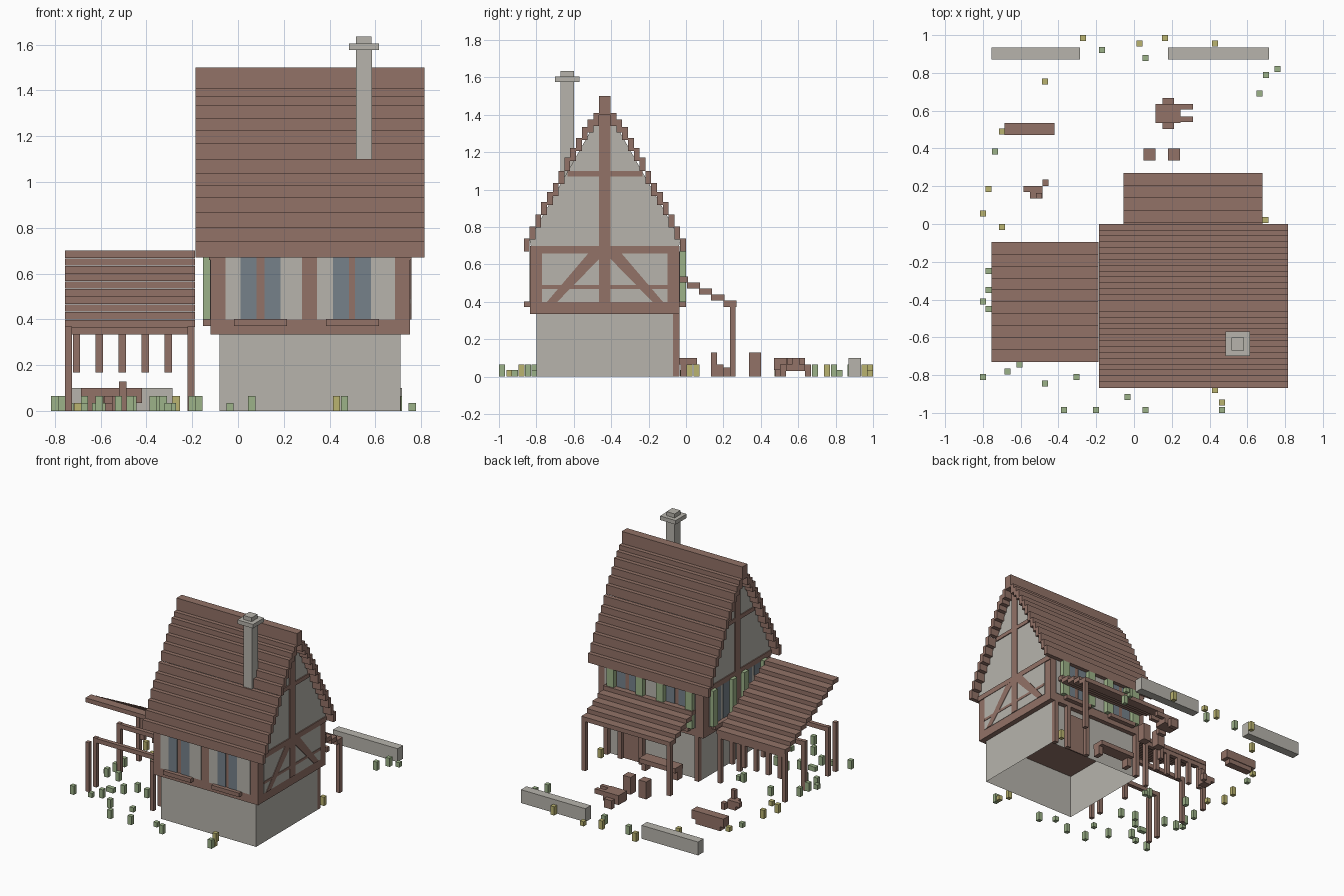
import bpy, bmesh, math, random
from mathutils import Matrix, Vector

random.seed(4)


def mat(name, r, g, b):
    m = bpy.data.materials.new(name)
    lin = [((c / 255 + 0.055) / 1.055) ** 2.4 for c in (r, g, b)]
    m.diffuse_color = (*lin, 1)
    return m


WOOD = mat("brown_wood", 146, 114, 103)
PLASTER = mat("grey_plaster", 183, 180, 172)
GREEN = mat("leaf_green", 156, 178, 136)
OLIVE = mat("olive_yellow", 186, 179, 112)
GLASS = mat("blue_grey_glass", 118, 129, 138)


def finish(name, bm, material):
    bmesh.ops.recalc_face_normals(bm, faces=bm.faces)
    me = bpy.data.meshes.new(name)
    bm.to_mesh(me)
    bm.free()
    me.materials.append(material)
    ob = bpy.data.objects.new(name, me)
    bpy.context.collection.objects.link(ob)
    return ob


def boxes(name, material, *items):
    """Each item is (x0, x1, y0, y1, z0, z1)."""
    bm = bmesh.new()
    for x0, x1, y0, y1, z0, z1 in items:
        m = Matrix.Translation(((x0 + x1) / 2, (y0 + y1) / 2, (z0 + z1) / 2))
        m = m @ Matrix.Diagonal((x1 - x0, y1 - y0, z1 - z0, 1))
        bmesh.ops.create_cube(bm, size=1, matrix=m)
    return finish(name, bm, material)


def prism(name, material, profile, x0, x1):
    """Extrude a (y, z) outline along x."""
    bm = bmesh.new()
    f = bm.faces.new([bm.verts.new((x0, y, z)) for y, z in profile])
    ext = bmesh.ops.extrude_face_region(bm, geom=[f])
    verts = [v for v in ext["geom"] if isinstance(v, bmesh.types.BMVert)]
    bmesh.ops.translate(bm, verts=verts, vec=(x1 - x0, 0, 0))
    return finish(name, bm, material)


MID = -0.4335  # ridge line in y

# Stone base, open underneath
base = boxes("stone_base", PLASTER, (-0.08, 0.71, -0.80, -0.07, 0, 0.34))
bm = bmesh.new()
bm.from_mesh(base.data)
bm.faces.ensure_lookup_table()
low = min(bm.faces, key=lambda f: f.calc_center_median().z)
bmesh.ops.delete(bm, geom=[low], context="FACES_ONLY")
bm.to_mesh(base.data)
bm.free()

# Upper storey and gable
boxes("upper_storey", WOOD, (-0.12, 0.75, -0.833, -0.035, 0.335, 0.70))
prism("gable_walls", PLASTER,
      [(-0.83, 0.70), (-0.037, 0.70), (-0.03, 0.735), (MID, 1.45), (2 * MID + 0.03, 0.735)],
      -0.12, 0.75)

# Stepped main roof
tops = [0.74, 0.803, 0.868, 0.934, 0.987, 1.037, 1.10, 1.171, 1.224, 1.276, 1.336, 1.375, 1.41]
planks = [(-0.185, 0.815, MID - 0.031, MID + 0.031, 1.40, 1.50)]
for i, t in enumerate(tops):
    a, b = -0.031 * (i + 1), -0.031 * i
    planks += [(-0.185, 0.815, a, b, t - 0.07, t),
               (-0.185, 0.815, 2 * MID - b, 2 * MID - a, t - 0.07, t)]
boxes("main_roof_planks", WOOD, *planks)

# Chimney
boxes("chimney", PLASTER, (0.515, 0.585, -0.67, -0.60, 0.98, 1.58),
      (0.485, 0.615, -0.70, -0.57, 1.575, 1.605), (0.515, 0.582, -0.67, -0.60, 1.605, 1.635))

# Timber framing on both gable ends
for side, wall in (("left", -0.12), ("right", 0.75)):
    s = 1 if wall > 0 else -1

    def span(t):
        return (min(wall, wall + s * t), max(wall, wall + s * t))

    boxes(side + "_plaster_panel", PLASTER, (*span(0.003), -0.77, -0.10, 0.40, 0.66))
    boxes(side + "_gable_timbers", WOOD,
          (*span(0.007), MID - 0.031, MID + 0.031, 0.40, 1.42),
          (*span(0.007), MID - 0.2, MID + 0.2, 1.07, 1.10),
          (*span(0.007), -0.833, -0.035, 0.66, 0.70))
    if side == "right":
        boxes("right_rail", WOOD, (*span(0.006), -0.77, -0.10, 0.47, 0.49))
        for k in (-1, 1):
            prism("right_brace", WOOD,
                  [(MID + k * d, z) for d, z in ((0.31, 0.40), (0.255, 0.40), (0.03, 0.63),
                                                 (0.03, 0.67), (0.08, 0.67))], *span(0.0065))

# Front windows and plaster strips
boxes("front_plaster_panels", PLASTER,
      *[(a, b, -0.838, -0.83, 0.40, 0.67) for a, b in
        ((-0.055, 0.01), (0.185, 0.28), (0.345, 0.415), (0.58, 0.685))])
boxes("front_glass", GLASS, *[(a, a + 0.07, -0.838, -0.83, 0.40, 0.67)
                              for a in (0.01, 0.115, 0.415, 0.51)])
boxes("front_sills", WOOD, *[(c - 0.115, c + 0.115, -0.865, -0.83, 0.372, 0.402)
                             for c in (0.098, 0.50)])

# Back and left windows with shutters
for c in (0.10, 0.51):
    boxes("back_glass", GLASS, (c - 0.085, c - 0.015, -0.037, -0.03, 0.40, 0.67),
          (c + 0.015, c + 0.085, -0.037, -0.03, 0.40, 0.67))
    boxes("back_shutters", GREEN, (c - 0.15, c - 0.09, -0.035, 0, 0.40, 0.67),
          (c + 0.09, c + 0.15, -0.035, 0, 0.40, 0.67))
    boxes("back_sill", WOOD, (c - 0.115, c + 0.115, -0.035, 0, 0.372, 0.402))
boxes("back_plaster_panels", PLASTER, (-0.055, -0.05, -0.037, -0.031, 0.40, 0.67),
      (0.255, 0.355, -0.037, -0.031, 0.40, 0.67), (0.665, 0.70, -0.037, -0.031, 0.40, 0.67))
for c in (-0.25, -0.617):
    boxes("left_glass", GLASS, (-0.126, -0.12, c - 0.085, c - 0.015, 0.40, 0.67),
          (-0.126, -0.12, c + 0.015, c + 0.085, 0.40, 0.67))
    boxes("left_shutters", GREEN, (-0.152, -0.12, c - 0.14, c - 0.09, 0.40, 0.67),
          (-0.152, -0.12, c + 0.09, c + 0.14, 0.40, 0.67))
    boxes("left_sill", WOOD, (-0.152, -0.12, c - 0.115, c + 0.115, 0.372, 0.402))

# Door and posts on the back of the base
boxes("back_door", WOOD, (0.42, 0.56, -0.07, -0.06, 0, 0.29))
boxes("back_wall_posts", WOOD, *[(x, x + 0.033, -0.07, -0.035, 0, 0.34)
                                 for x in (-0.08, 0.385, 0.56, 0.677)])

# Side porch: stepped roof falling to the back, posts, frames and hanging pickets
boxes("side_porch_roof", WOOD,
      *[(-0.755, -0.187, -0.73 + 0.063 * i, -0.73 + 0.063 * (i + 1) + 0.004,
         0.668 - 0.0335 * i, 0.70 - 0.0335 * i) for i in range(10)])
boxes("side_porch_posts", WOOD,
      *[(x, x + 0.03, y, y + 0.03, 0, 0.37) for x in (-0.755, -0.22)
        for y in (-0.73, -0.64, -0.36, -0.13)])
boxes("side_porch_beams", WOOD, *[(-0.755, -0.19, y, y + 0.03, 0.335, 0.367)
                                  for y in (-0.64, -0.36, -0.13)])
boxes("side_porch_pickets", WOOD, *[(x - 0.016, x + 0.016, -0.13, -0.10, 0.168, 0.34)
                                    for x in (-0.705, -0.605, -0.505, -0.405, -0.305)])

# Back porch
boxes("back_porch_roof", WOOD,
      *[(-0.055, 0.68, 0.2 - 0.065 * i, 0.27 - 0.065 * i,
         0.374 + 0.0325 * i, 0.407 + 0.0325 * i) for i in range(5)])
boxes("back_porch_posts", WOOD, *[(x, x + 0.031, 0.234, 0.265, 0, 0.38)
                                  for x in (-0.055, 0.649)])

# Garden walls
boxes("garden_walls", PLASTER, (-0.755, -0.285, 0.87, 0.935, 0, 0.10),
      (0.18, 0.715, 0.87, 0.935, 0, 0.10))

# Garden furniture
boxes("house_bench", WOOD, (0.05, 0.35, -0.035, 0.06, 0.065, 0.10),
      (0.05, 0.085, -0.03, 0.03, 0, 0.07), (0.315, 0.35, -0.03, 0.03, 0, 0.07))
boxes("barrels", WOOD, (0.05, 0.113, 0.337, 0.40, 0, 0.13), (0.18, 0.243, 0.337, 0.40, 0, 0.13))
boxes("log_bench", WOOD, (-0.685, -0.42, 0.47, 0.535, 0.035, 0.10),
      (-0.655, -0.45, 0.475, 0.53, 0, 0.035))
boxes("chair", WOOD, (-0.55, -0.485, 0.135, 0.20, 0, 0.065), (-0.52, -0.487, 0.135, 0.165, 0.065, 0.13),
      (-0.585, -0.55, 0.17, 0.20, 0.03, 0.065), (-0.485, -0.453, 0.20, 0.235, 0, 0.05))
boxes("wheelbarrow", WOOD, (0.115, 0.245, 0.535, 0.635, 0.03, 0.10),
      (0.15, 0.213, 0.635, 0.668, 0, 0.065), (0.15, 0.213, 0.503, 0.535, 0, 0.065),
      (0.245, 0.313, 0.605, 0.635, 0.065, 0.10), (0.245, 0.313, 0.54, 0.57, 0.065, 0.10))

# Grass tufts and flowers
green = [(-.17, .92), (.06, .88), (.76, .82), (.70, .79), (.665, .69), (-.735, .385),
         (-.77, -.25), (-.77, -.35), (-.80, -.41), (-.77, -.45), (-.80, -.81), (-.67, -.78),
         (-.605, -.745), (-.47, -.845), (-.305, -.81), (-.37, -.984), (-.2, -.984),
         (-.035, -.915), (.06, -.984), (.465, -.984)]
olive = [(-.27, .984), (.03, .955), (.165, .984), (.43, .955), (-.47, .755), (-.70, .49),
         (-.77, .185), (-.80, .055), (-.70, -.015), (.695, .02), (.43, -.88), (.465, -.945)]
green += [(random.uniform(-.7, -.25), random.uniform(-.7, -.1)) for _ in range(9)]
for name, material, spots in (("grass_tufts", GREEN, green), ("flower_tufts", OLIVE, olive)):
    boxes(name, material, *[(x - .016, x + .016, y - .016, y + .016, 0, .035 if i % 3 == 2 else .065)
                            for i, (x, y) in enumerate(spots)])
